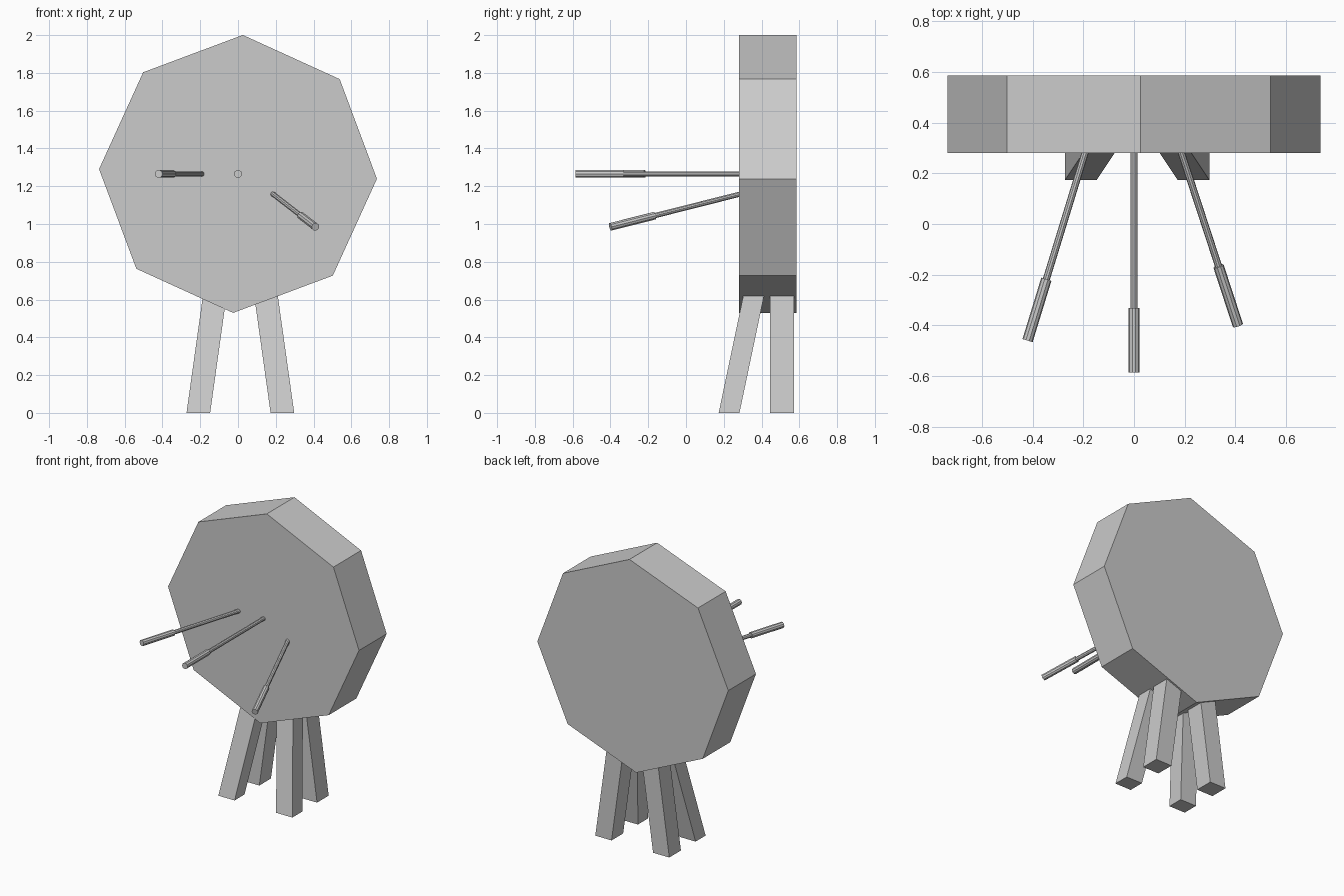
import bpy, bmesh, math
from mathutils import Vector

if "Cube" in bpy.data.objects:
    bpy.data.objects.remove(bpy.data.objects["Cube"])


def finish(name, bm):
    bmesh.ops.recalc_face_normals(bm, faces=bm.faces)
    mesh = bpy.data.meshes.new(name)
    bm.to_mesh(mesh)
    bm.free()
    obj = bpy.data.objects.new(name, mesh)
    bpy.context.collection.objects.link(obj)
    return obj


def rod(bm, a, b, radius, sides=10):
    # closed cylinder running from a to b
    axis = b - a
    geom = bmesh.ops.create_cone(bm, cap_ends=True, segments=sides, radius1=radius,
                                 radius2=radius, depth=axis.length)
    verts = geom["verts"]
    bmesh.ops.rotate(bm, verts=verts, matrix=axis.to_track_quat('Z', 'X').to_matrix())
    bmesh.ops.translate(bm, verts=verts, vec=(a + b) / 2)


def leg(name, x, y, depth, lean_x, lean_y, width=0.125, height=0.68):
    # slanted box with level ends; its top is buried in the board
    bm = bmesh.new()
    bmesh.ops.create_cube(bm, size=1)
    for v in bm.verts:
        z = (v.co.z + 0.5) * height
        v.co = (x + v.co.x * width + lean_x * z, y + v.co.y * depth + lean_y * z, z)
    return finish(name, bm)


# octagonal target board, slightly turned
bm = bmesh.new()
ring = []
for i in range(8):
    a = math.radians(88 + 45 * i)
    ring.append(bm.verts.new((0.736 * math.cos(a), 0.281, 1.265 + 0.736 * math.sin(a))))
face = bm.faces.new(ring)
ext = bmesh.ops.extrude_face_region(bm, geom=[face], use_keep_orig=True)
bmesh.ops.translate(bm, vec=(0, 0.304, 0),
                    verts=[g for g in ext["geom"] if isinstance(g, bmesh.types.BMVert)])
finish("target_board", bm)

# four legs: front pair lean back, back pair stay upright from the side
for side, x, lean in (("left", -0.21, 0.14), ("right", 0.235, -0.14)):
    leg("front_leg_" + side, x, 0.228, 0.11, lean, 0.21)
    leg("back_leg_" + side, x, 0.509, 0.128, lean, 0.0)

# three arrows: thin shaft stuck in the board, thicker tail at the free end
arrows = (
    ("left", (-0.193, 0.281, 1.265), (-0.420, -0.460, 1.265)),
    ("middle", (0.0, 0.281, 1.265), (0.0, -0.585, 1.265)),
    ("right", (0.187, 0.281, 1.157), (0.410, -0.400, 0.985)),
)
for side, hit, end in arrows:
    hit, end = Vector(hit), Vector(end)
    d = (hit - end).normalized()
    bm = bmesh.new()
    rod(bm, end + d * 0.25, hit + d * 0.05, 0.014)
    rod(bm, end, end + d * 0.253, 0.021)
    finish("arrow_" + side, bm)
